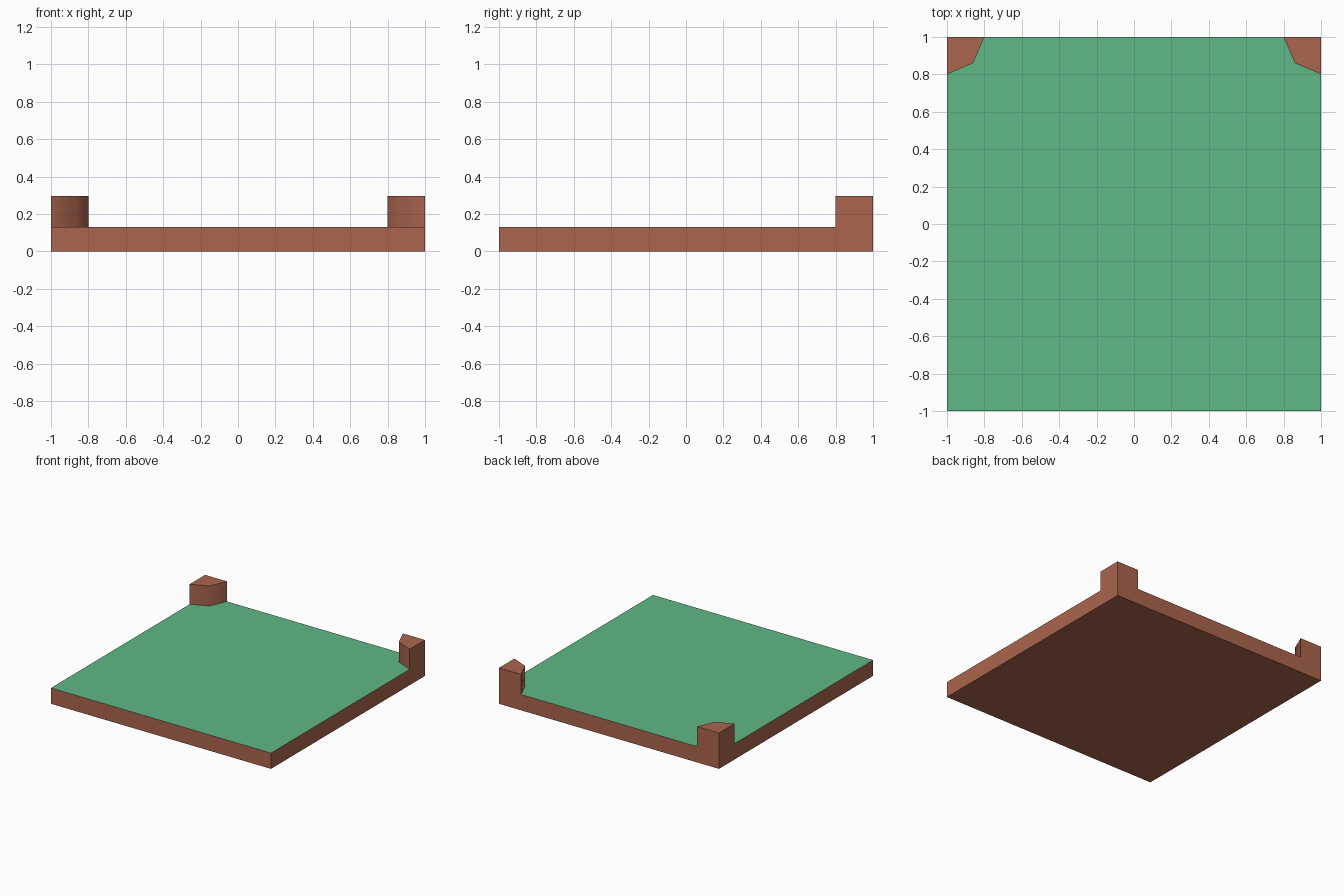
import bpy, bmesh, math

if "Cube" in bpy.data.objects:
    bpy.data.objects.remove(bpy.data.objects["Cube"])


def material(name, srgb):
    m = bpy.data.materials.new(name)
    m.diffuse_color = [((c / 255 + 0.055) / 1.055) ** 2.4 for c in srgb] + [1]
    m.use_nodes = True
    m.node_tree.nodes["Principled BSDF"].inputs["Base Color"].default_value = m.diffuse_color
    return m


dirt = material("dirt brown", (171, 101, 78))
grass = material("grass green", (96, 184, 134))


def prism(name, outline, z0, z1, mats):
    """Extrude a flat outline from z0 to z1; top face takes the last material."""
    bm = bmesh.new()
    base = bm.faces.new([bm.verts.new((x, y, z0)) for x, y in outline])
    new = bmesh.ops.extrude_face_region(bm, geom=[base], use_keep_orig=True)["geom"]
    bmesh.ops.translate(bm, vec=(0, 0, z1 - z0),
                        verts=[v for v in new if isinstance(v, bmesh.types.BMVert)])
    bmesh.ops.recalc_face_normals(bm, faces=bm.faces)
    for f in bm.faces:
        if f.normal.z > 0.9:
            f.material_index = len(mats) - 1
    mesh = bpy.data.meshes.new(name)
    bm.to_mesh(mesh)
    bm.free()
    for m in mats:
        mesh.materials.append(m)
    obj = bpy.data.objects.new(name, mesh)
    bpy.context.collection.objects.link(obj)
    return obj


# Square ground slab: brown sides and underside, green top
prism("ground_slab", [(-1, -1), (1, -1), (1, 1), (-1, 1)], 0, 0.13, [dirt, grass])

# Raised posts on the two back corners, inner walls smoothed together
for side, name in ((-1, "left_corner_post"), (1, "right_corner_post")):
    outline = [(side * x, y) for x, y in ((1, 1), (0.8, 1), (0.86, 0.86), (1, 0.8))]
    post = prism(name, outline, 0.13, 0.295, [dirt])
    bpy.ops.object.select_all(action="DESELECT")
    post.select_set(True)
    bpy.context.view_layer.objects.active = post
    bpy.ops.object.shade_smooth_by_angle(angle=math.radians(60))
